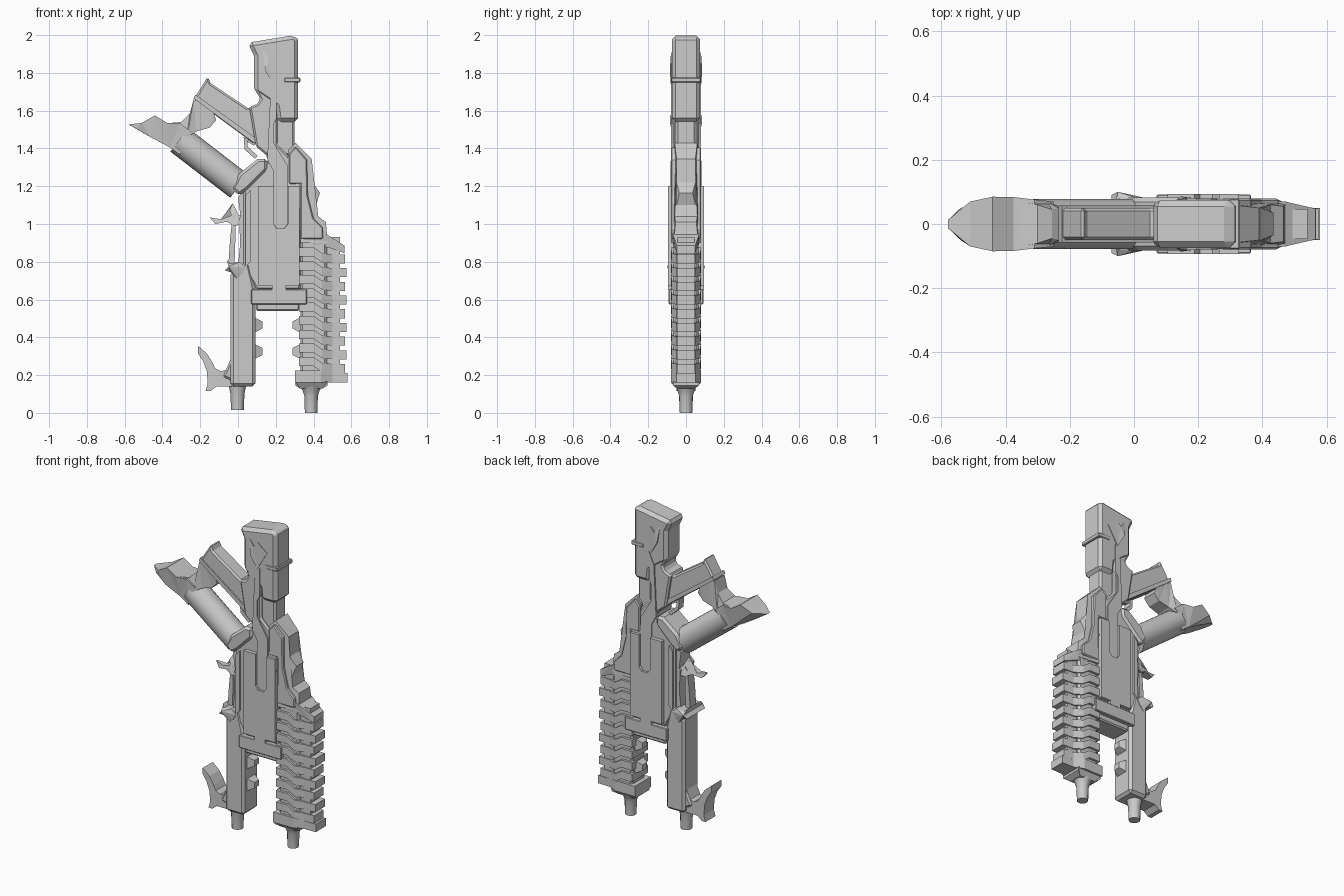
import bpy, bmesh, math
from mathutils import Vector

metal = bpy.data.materials.new("grey metal")
metal.diffuse_color = (0.6, 0.6, 0.6, 1)


def finish(bm, name, bevel=0.0, smooth=False):
    bmesh.ops.recalc_face_normals(bm, faces=bm.faces)
    me = bpy.data.meshes.new(name)
    bm.to_mesh(me)
    bm.free()
    me.materials.append(metal)
    ob = bpy.data.objects.new(name, me)
    bpy.context.collection.objects.link(ob)
    if bevel:
        m = ob.modifiers.new("chamfer", 'BEVEL')
        m.width = bevel
        m.segments = 1
        m.limit_method = 'ANGLE'
        m.angle_limit = math.radians(40)
    if smooth:
        bpy.context.view_layer.objects.active = ob
        ob.select_set(True)
        bpy.ops.object.shade_smooth_by_angle(angle=math.radians(35))
        ob.select_set(False)
    return ob


def prism(name, pts, depth=0.07, bevel=0.0):
    """Side outline (x, z[, half depth]) extruded symmetrically in y."""
    bm = bmesh.new()
    d = [p[2] if len(p) > 2 else depth for p in pts]
    front = [bm.verts.new((p[0], -k, p[1])) for p, k in zip(pts, d)]
    back = [bm.verts.new((p[0], k, p[1])) for p, k in zip(pts, d)]
    caps = [bm.faces.new(front), bm.faces.new(back[::-1])]
    n = len(pts)
    for i in range(n):
        j = (i + 1) % n
        bm.faces.new((front[j], front[i], back[i], back[j]))
    if max(d) - min(d) > 1e-4:
        bmesh.ops.triangulate(bm, faces=caps)
    return finish(bm, name, bevel)


def box(name, x0, x1, z0, z1, depth, bevel=0.0):
    return prism(name, [(x0, z0), (x1, z0), (x1, z1), (x0, z1)], depth, bevel)


def turned(name, start, axis, profile, sides=20):
    """Rings of (distance along axis, radius) about an axis in the xz plane."""
    a = Vector((axis[0], 0, axis[1])).normalized()
    u, v = Vector((0, 1, 0)), a.cross(Vector((0, 1, 0)))
    o = Vector((start[0], 0, start[1]))
    bm = bmesh.new()
    rings = []
    for t, r in profile:
        rings.append([bm.verts.new(o + a * t + (u * math.cos(k) + v * math.sin(k)) * r)
                      for k in (2 * math.pi * i / sides for i in range(sides))])
    for p, q in zip(rings, rings[1:]):
        for i in range(sides):
            j = (i + 1) % sides
            bm.faces.new((p[i], p[j], q[j], q[i]))
    bm.faces.new(rings[0])
    bm.faces.new(rings[-1])
    return finish(bm, name, 0, True)


# Shoulder stock, its clamp band and side crest
prism("stock", [(0.053, 1.96), (0.30, 2.0), (0.318, 1.975), (0.318, 1.54), (0.21, 1.54),
                (0.20, 1.62), (0.085, 1.70), (0.085, 1.89), (0.068, 1.925)], 0.075, 0.02)
box("stock_band", 0.245, 0.33, 1.75, 1.775, 0.078, 0.004)
prism("stock_crest", [(0.13, 1.92, 0.074), (0.165, 1.87, 0.082), (0.195, 1.90, 0.08),
                      (0.258, 1.85, 0.078), (0.19, 1.735, 0.08), (0.145, 1.81, 0.086)])
box("stock_neck", 0.17, 0.30, 1.36, 1.56, 0.055, 0.012)

# Receiver and layered spine
prism("receiver", [(0.085, 1.72), (0.19, 1.72), (0.21, 1.54), (0.21, 1.42), (0.27, 1.36),
                   (0.33, 1.2), (0.33, 0.65), (0.10, 0.65), (0.03, 0.77), (0.03, 1.18),
                   (0.155, 1.33), (0.155, 1.36), (0.095, 1.41), (0.06, 1.62),
                   (0.10, 1.635), (0.118, 1.66), (0.105, 1.69)], 0.07, 0.01)
prism("receiver_spine", [(0.17, 1.66), (0.205, 1.74), (0.205, 1.56), (0.188, 1.53),
                         (0.188, 1.43), (0.262, 1.31), (0.262, 1.0), (0.24, 0.97),
                         (0.21, 0.97), (0.188, 1.0), (0.188, 1.28), (0.155, 1.34)], 0.079)

# Magazine cover with an open slot and a narrow foot
prism("magazine_cover", [(0.105, 1.20), (0.188, 1.20), (0.188, 1.0), (0.205, 0.975),
                         (0.245, 0.975), (0.264, 1.0), (0.264, 1.20), (0.325, 1.20),
                         (0.325, 0.675), (0.255, 0.675), (0.255, 0.65), (0.18, 0.65),
                         (0.18, 0.675), (0.105, 0.675)], 0.094)
box("magazine_band", 0.07, 0.365, 0.575, 0.655, 0.092, 0.004)
box("magazine_base", 0.095, 0.325, 0.54, 0.60, 0.068, 0.008)
prism("side_rail", [(0.04, 1.15), (0.065, 1.18), (0.065, 0.80), (0.04, 0.77)], 0.08)

# Right shroud with a scooped outer edge
prism("right_shroud", [(0.265, 1.39, 0.07), (0.305, 1.43, 0.06), (0.39, 1.345, 0.05),
                       (0.395, 1.22, 0.05), (0.434, 1.165, 0.035), (0.413, 1.10, 0.05),
                       (0.425, 1.04, 0.06), (0.465, 1.01, 0.055), (0.475, 0.90, 0.065),
                       (0.33, 0.90, 0.078), (0.325, 1.20, 0.078), (0.265, 1.20, 0.075)])
prism("shroud_plate", [(0.27, 1.37), (0.305, 1.41), (0.365, 1.34), (0.37, 1.15),
                       (0.40, 1.03), (0.45, 0.98), (0.45, 0.92), (0.33, 0.92),
                       (0.33, 1.21), (0.27, 1.21)], 0.079, 0.006)

# Right barrel core, stepped cooling ribs and end collar
box("right_barrel_core", 0.335, 0.54, 0.17, 0.93, 0.046)
box("right_barrel_jacket", 0.33, 0.47, 0.17, 0.93, 0.065, 0.012)
prism("rib_shoulder", [(0.33, 1.0, 0.07), (0.47, 0.945, 0.07), (0.565, 0.885, 0.048),
                       (0.565, 0.845, 0.048), (0.48, 0.875, 0.06), (0.33, 0.91, 0.075)])
for i in range(9):
    z = 0.875 - i * 0.0725
    x = 0.567 + 0.008 * (i % 2)
    h = 0.048
    prism("cooling_rib_%d" % (i + 1),
          [(0.322, z, 0.08), (0.40, z, 0.08), (0.445, z - 0.03, 0.076), (0.50, z - 0.036, 0.052),
           (x, z - 0.036, 0.048), (x, z - 0.036 - h, 0.048), (0.50, z - 0.036 - h, 0.052),
           (0.445, z - 0.03 - h, 0.076), (0.40, z - h, 0.08), (0.322, z - h, 0.08)])
prism("right_end_collar", [(0.303, 0.225, 0.08), (0.44, 0.225, 0.08), (0.50, 0.21, 0.052),
                           (0.58, 0.21, 0.05), (0.58, 0.16, 0.05), (0.50, 0.16, 0.052),
                           (0.44, 0.16, 0.08), (0.303, 0.16, 0.08)])
prism("right_end_taper", [(0.305, 0.165, 0.07), (0.475, 0.165, 0.07), (0.475, 0.145, 0.068),
                          (0.445, 0.128, 0.045), (0.33, 0.128, 0.045), (0.305, 0.145, 0.068)])
turned("right_muzzle", (0.387, 0), (0, 1), [(0, 0.033), (0.09, 0.036), (0.115, 0.044), (0.14, 0.056)], 12)

# Left barrel housing and muzzle
prism("left_barrel", [(-0.04, 0.14), (0.092, 0.14), (0.092, 0.66), (0.06, 0.80), (-0.005, 0.78),
                      (-0.04, 0.73)], 0.076, 0.016)
turned("left_muzzle", (-0.003, 0.015), (0, 1), [(0, 0.034), (0.085, 0.037), (0.13, 0.046)], 12)

# Facing pairs of lugs between the barrels
for n, z in (("lower", 0.325), ("upper", 0.465)):
    for side, x, s in (("left", 0.088, 1), ("right", 0.33, -1)):
        prism("%s_%s_lug" % (n, side),
              [(x, z - 0.04, 0.042), (x + s * 0.042, z - 0.018, 0.022),
               (x + s * 0.042, z + 0.018, 0.022), (x, z + 0.04, 0.042)])

# Curved hook at the foot of the left barrel
prism("foot_hook", [(-0.212, 0.355), (-0.165, 0.315), (-0.137, 0.27), (-0.12, 0.235), (-0.09, 0.22),
                    (-0.045, 0.232), (-0.03, 0.14), (-0.115, 0.14), (-0.145, 0.115), (-0.172, 0.115),
                    (-0.16, 0.155), (-0.165, 0.22), (-0.185, 0.275), (-0.212, 0.315)], 0.05)
prism("hook_boss", [(-0.08, 0.19), (-0.035, 0.295), (-0.005, 0.275), (-0.005, 0.19),
                    (-0.03, 0.17)], 0.06, 0.01)

# Thorned bracket beside the receiver
prism("bracket_rod", [(-0.03, 1.03), (-0.012, 1.05), (-0.014, 0.92), (-0.018, 0.80),
                      (-0.03, 0.77), (-0.05, 0.80), (-0.042, 0.92)], 0.03)
prism("bracket_inner_rod", [(0.005, 1.03), (0.032, 1.05), (0.032, 0.78), (0.0, 0.78),
                            (0.012, 0.90)], 0.05)
prism("bracket_blade", [(-0.15, 1.035, 0.005), (-0.12, 1.0, 0.018), (-0.06, 1.012, 0.03),
                        (-0.02, 0.99, 0.04), (0.035, 1.0, 0.05), (0.035, 1.04, 0.05),
                        (0.0, 1.05, 0.03), (-0.01, 1.075, 0.02), (-0.028, 1.11, 0.006),
                        (-0.045, 1.075, 0.02), (-0.035, 1.045, 0.03), (-0.09, 1.025, 0.02)])
prism("bracket_claw", [(-0.06, 0.81, 0.06), (-0.045, 0.79, 0.08), (0.01, 0.80, 0.08),
                       (0.04, 0.77, 0.08), (0.02, 0.735, 0.08), (-0.005, 0.71, 0.078),
                       (-0.04, 0.745, 0.08), (-0.07, 0.755, 0.09), (-0.05, 0.775, 0.1)])
prism("upper_link", [(0.0, 1.14), (0.035, 1.19), (0.05, 1.12), (0.035, 1.0), (0.015, 1.03)], 0.05)

# Pistol grip, ridge and trigger guard
prism("pistol_grip", [(-0.16, 1.78), (-0.145, 1.745), (0.05, 1.615), (0.13, 1.62), (0.13, 1.43),
                      (0.085, 1.425), (-0.235, 1.66)], 0.05, 0.01)
prism("grip_ridge", [(-0.235, 1.665), (-0.225, 1.685), (0.095, 1.455), (0.09, 1.425)], 0.058)
prism("trigger_guard", [(0.03, 1.46), (0.05, 1.45), (0.05, 1.41), (0.105, 1.36), (0.09, 1.345),
                        (0.035, 1.395)], 0.025)
prism("trigger", [(0.06, 1.465), (0.10, 1.44), (0.085, 1.415), (0.05, 1.435)], 0.015)

# Angled tube with the collar joining it to the receiver
turned("angled_tube", (-0.31, 1.445), (0.61, -0.47), [(0, 0.078), (0.40, 0.078)], 24)
prism("tube_collar", [(-0.035, 1.19), (0.005, 1.265), (0.105, 1.345), (0.155, 1.345),
                      (0.155, 1.285), (0.055, 1.185), (0.005, 1.15)], 0.083, 0.015)

# Flared tube end and the bridge reaching to the grip
prism("tube_flare", [(-0.58, 1.527, 0.012), (-0.51, 1.535, 0.07), (-0.44, 1.575, 0.085),
                     (-0.375, 1.535, 0.084), (-0.31, 1.535, 0.076), (-0.25, 1.49, 0.07),
                     (-0.30, 1.43, 0.07), (-0.305, 1.365, 0.06), (-0.36, 1.405, 0.062),
                     (-0.46, 1.458, 0.07), (-0.54, 1.505, 0.05)])
prism("grip_bridge", [(-0.36, 1.535, 0.07), (-0.30, 1.54, 0.06), (-0.255, 1.585, 0.045),
                      (-0.235, 1.66, 0.05), (-0.20, 1.645, 0.05), (-0.13, 1.59, 0.05),
                      (-0.115, 1.55, 0.045), (-0.15, 1.51, 0.045), (-0.22, 1.49, 0.05),
                      (-0.27, 1.46, 0.07), (-0.32, 1.47, 0.07)])
